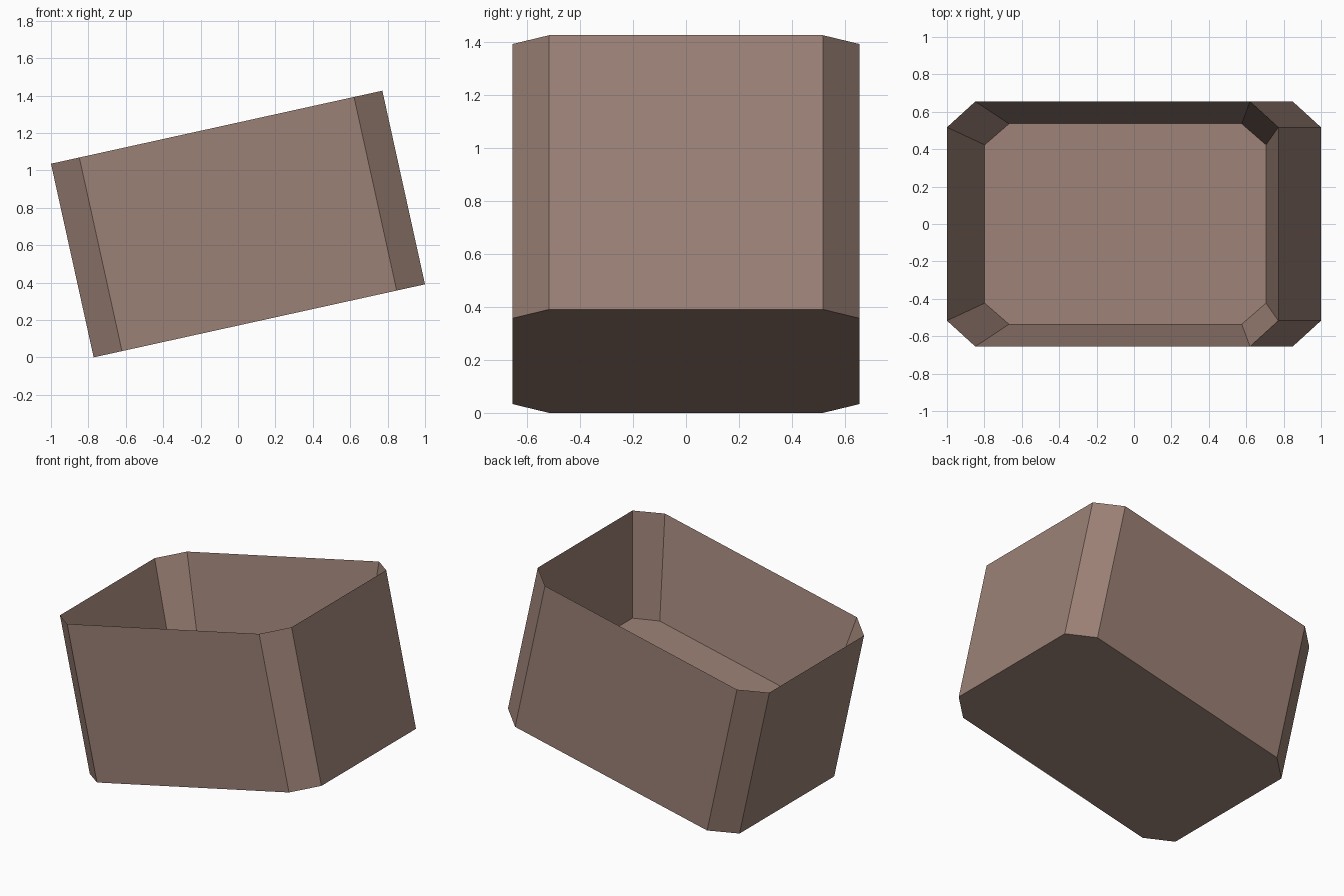
import bpy, bmesh, math
from mathutils import Matrix

if "Cube" in bpy.data.objects:
    bpy.data.objects.remove(bpy.data.objects["Cube"])

TILT = math.radians(12.43)
HX, HY, H = 0.907, 0.655, 1.06      # outer half sizes and height

brown = bpy.data.materials.new("brown")
brown.diffuse_color = (0.33, 0.22, 0.18, 1)
brown.use_nodes = True
brown.node_tree.nodes["Principled BSDF"].inputs["Base Color"].default_value = brown.diffuse_color


def ring(bm, hx, hy, cx, cy, z, shift=0.0):
    """Rectangle outline with cut corners."""
    pts = [(hx, -hy + cy), (hx, hy - cy), (hx - cx, hy), (-hx + cx, hy),
           (-hx, hy - cy), (-hx, -hy + cy), (-hx + cx, -hy), (hx - cx, -hy)]
    return [bm.verts.new((x + shift, y, z)) for x, y in pts]


def bridge(bm, a, b):
    for i in range(8):
        j = (i + 1) % 8
        bm.faces.new((a[i], a[j], b[j], b[i]))


# Tilted open box: outer walls, knife-edge rim, sloping inner walls, raised floor
bm = bmesh.new()
base = ring(bm, HX, HY, 0.155, 0.138, 0)
rim = ring(bm, HX, HY, 0.155, 0.138, H)
floor = ring(bm, 0.77, 0.536, 0.133, 0.113, 0.40, -0.076)
bm.faces.new(base[::-1])
bridge(bm, base, rim)
bridge(bm, rim, floor)
bm.faces.new(floor)
bmesh.ops.recalc_face_normals(bm, faces=bm.faces)

# Lean the box over and rest its lowest edge on the ground
bm.transform(Matrix.Translation((H * math.sin(TILT) / 2, 0, HX * math.sin(TILT)))
             @ Matrix.Rotation(-TILT, 4, 'Y'))

mesh = bpy.data.meshes.new("tilted_box")
bm.to_mesh(mesh)
bm.free()
mesh.materials.append(brown)
box = bpy.data.objects.new("tilted_box", mesh)
bpy.context.collection.objects.link(box)
